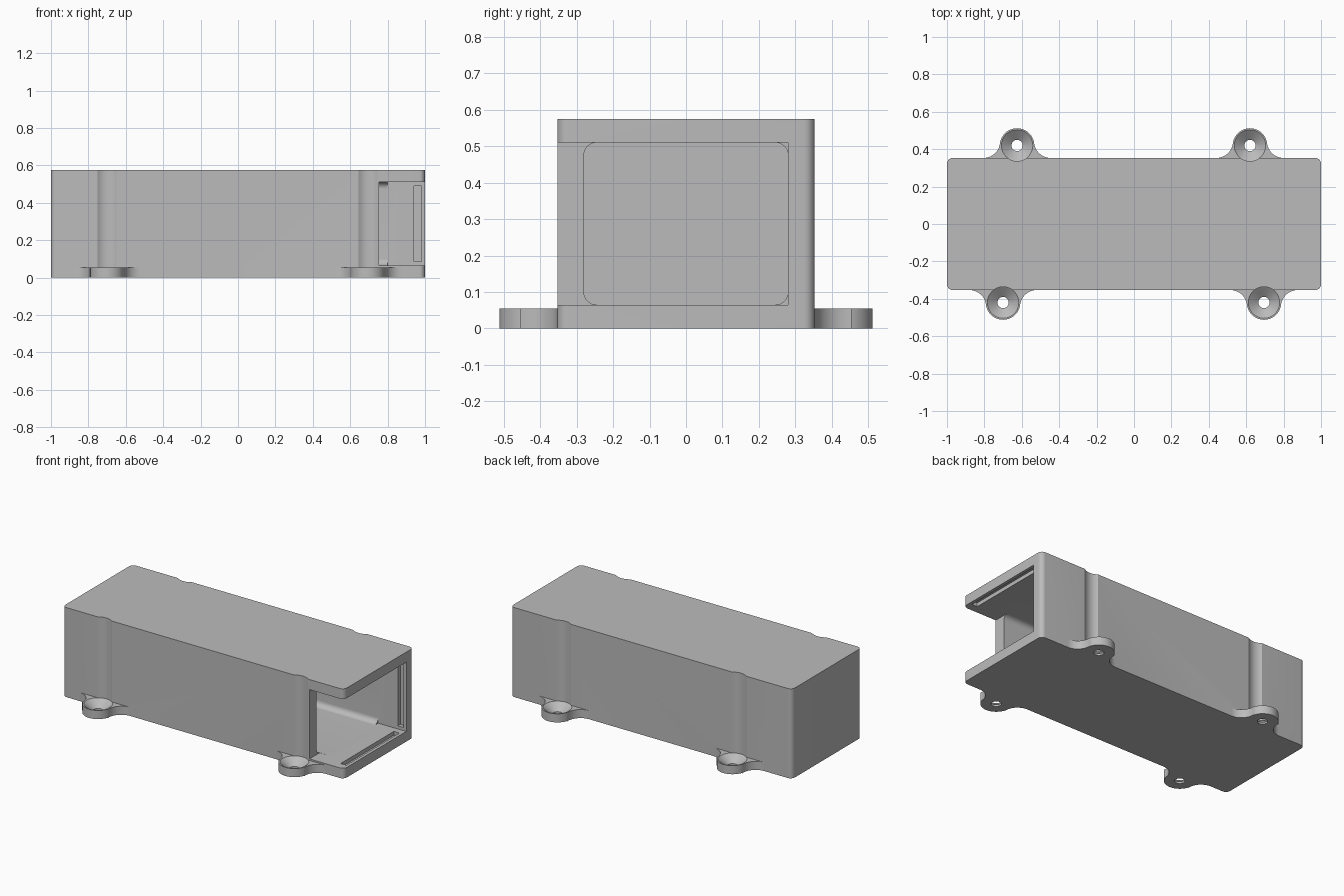
import bpy, bmesh, math
from mathutils import Matrix, Vector

if "Cube" in bpy.data.objects:
    bpy.data.objects.remove(bpy.data.objects["Cube"])

LENGTH, WIDTH, HEIGHT = 2.0, 0.706, 0.575
SIDE = WIDTH / 2
EAR_H, EAR_R, EAR_Y = 0.055, 0.092, 0.42
INNER_Y, INNER_LOW, INNER_TOP = 0.28, 0.065, 0.51

grey = bpy.data.materials.new("plain grey")
grey.use_nodes = True
grey.diffuse_color = (0.5, 0.5, 0.5, 1)
grey.node_tree.nodes["Principled BSDF"].inputs["Base Color"].default_value = (0.5, 0.5, 0.5, 1)


def make_object(name, bm):
    bmesh.ops.recalc_face_normals(bm, faces=bm.faces)
    mesh = bpy.data.meshes.new(name)
    bm.to_mesh(mesh)
    bm.free()
    mesh.materials.append(grey)
    ob = bpy.data.objects.new(name, mesh)
    bpy.context.collection.objects.link(ob)
    return ob


def box(name, low, high, radius=0, axis=2):
    """Box between two corners, with the edges along one axis rounded."""
    low, high = Vector(low), Vector(high)
    bm = bmesh.new()
    bmesh.ops.create_cube(bm, size=1)
    bmesh.ops.scale(bm, vec=high - low, verts=bm.verts)
    bmesh.ops.translate(bm, vec=(low + high) / 2, verts=bm.verts)
    if radius:
        edges = [e for e in bm.edges
                 if abs(e.verts[0].co[axis] - e.verts[1].co[axis]) > 1e-4]
        bmesh.ops.bevel(bm, geom=edges, offset=radius, segments=8,
                        profile=0.5, affect='EDGES')
    return make_object(name, bm)


def ear(name, x, side):
    """Round screw tab that flares into the wall with concave fillets."""
    d = EAR_Y - SIDE
    reach = 0.18
    fillet = (reach**2 + d**2 - EAR_R**2) / (2 * (EAR_R + d))
    swing = math.atan2(d - fillet, reach)
    half = [(reach, -0.03)]
    for i in range(13):
        a = -math.pi / 2 + (swing - math.pi / 2 + math.pi / 2 - math.pi + math.pi / 2) * i / 12
        half.append((reach + fillet * math.cos(a), fillet + fillet * math.sin(a)))
    # convex outer arc from the tangent point to the tip
    for i in range(1, 17):
        a = -swing + (math.pi / 2 + swing) * i / 16
        half.append((EAR_R * math.cos(a), d + EAR_R * math.sin(a)))
    points = half + [(-u, v) for u, v in reversed(half[:-1])]
    bm = bmesh.new()
    face = bm.faces.new([bm.verts.new((x + u, side * (SIDE + v), 0)) for u, v in points])
    top = bmesh.ops.extrude_face_region(bm, geom=[face])["geom"]
    bmesh.ops.translate(bm, vec=(0, 0, EAR_H),
                        verts=[v for v in top if isinstance(v, bmesh.types.BMVert)])
    return make_object(name, bm)


def screw_cutter(name, x, y):
    """Hole, countersink and driver clearance as one turned shape."""
    profile = [(0, -0.1), (0.03, -0.1), (0.03, 0.012),
               (0.084, EAR_H), (0.084, 0.7), (0, 0.7)]
    bm = bmesh.new()
    verts = [bm.verts.new((r, 0, z)) for r, z in profile]
    edges = [bm.edges.new(pair) for pair in zip(verts, verts[1:])]
    bmesh.ops.spin(bm, geom=verts + edges, axis=(0, 0, 1), cent=(0, 0, 0),
                   angle=math.tau, steps=48)
    bmesh.ops.remove_doubles(bm, verts=bm.verts, dist=1e-4)
    bmesh.ops.transform(bm, matrix=Matrix.Translation((x, y, 0)), verts=bm.verts)
    return make_object(name, bm)


def combine(target, tool, operation):
    mod = target.modifiers.new(tool.name, 'BOOLEAN')
    mod.object, mod.operation, mod.solver = tool, operation, 'EXACT'
    bpy.context.view_layer.objects.active = target
    bpy.ops.object.modifier_apply(modifier=mod.name)
    bpy.data.objects.remove(tool)


# Main case
case = box("case", (-LENGTH / 2, -SIDE, 0), (LENGTH / 2, SIDE, HEIGHT), 0.03)

# Screw tabs, then the countersunk holes and wall reliefs
screws = [(-0.7, -1), (0.695, -1), (-0.625, 1), (0.62, 1)]
for x, side in screws:
    combine(case, ear("screw_tab", x, side), 'UNION')
for x, side in screws:
    combine(case, screw_cutter("screw_hole", x, side * EAR_Y), 'DIFFERENCE')

# Hollow interior, square end pocket and side opening for the sliding cover
combine(case, box("cavity", (-0.93, -INNER_Y, INNER_LOW),
                  (0.85, INNER_Y, INNER_TOP), 0.035, axis=0), 'DIFFERENCE')
combine(case, box("end_pocket", (0.8, -INNER_Y, INNER_LOW),
                  (1.1, INNER_Y, INNER_TOP)), 'DIFFERENCE')
combine(case, box("side_opening", (0.755, -0.5, INNER_LOW),
                  (1.1, -0.25, INNER_TOP)), 'DIFFERENCE')

# Cover grooves in the back wall, floor and ceiling
for low, high in [((0.94, 0.2, 0.085), (0.98, 0.305, 0.49)),
                  ((0.94, -0.3, 0.04), (0.98, 0.24, 0.1)),
                  ((0.94, -0.3, 0.48), (0.98, 0.24, 0.535))]:
    combine(case, box("cover_groove", low, high), 'DIFFERENCE')

# Smooth curved faces, crisp edges
bpy.ops.object.select_all(action='DESELECT')
case.select_set(True)
bpy.context.view_layer.objects.active = case
bpy.ops.object.shade_smooth_by_angle(angle=math.radians(30))
